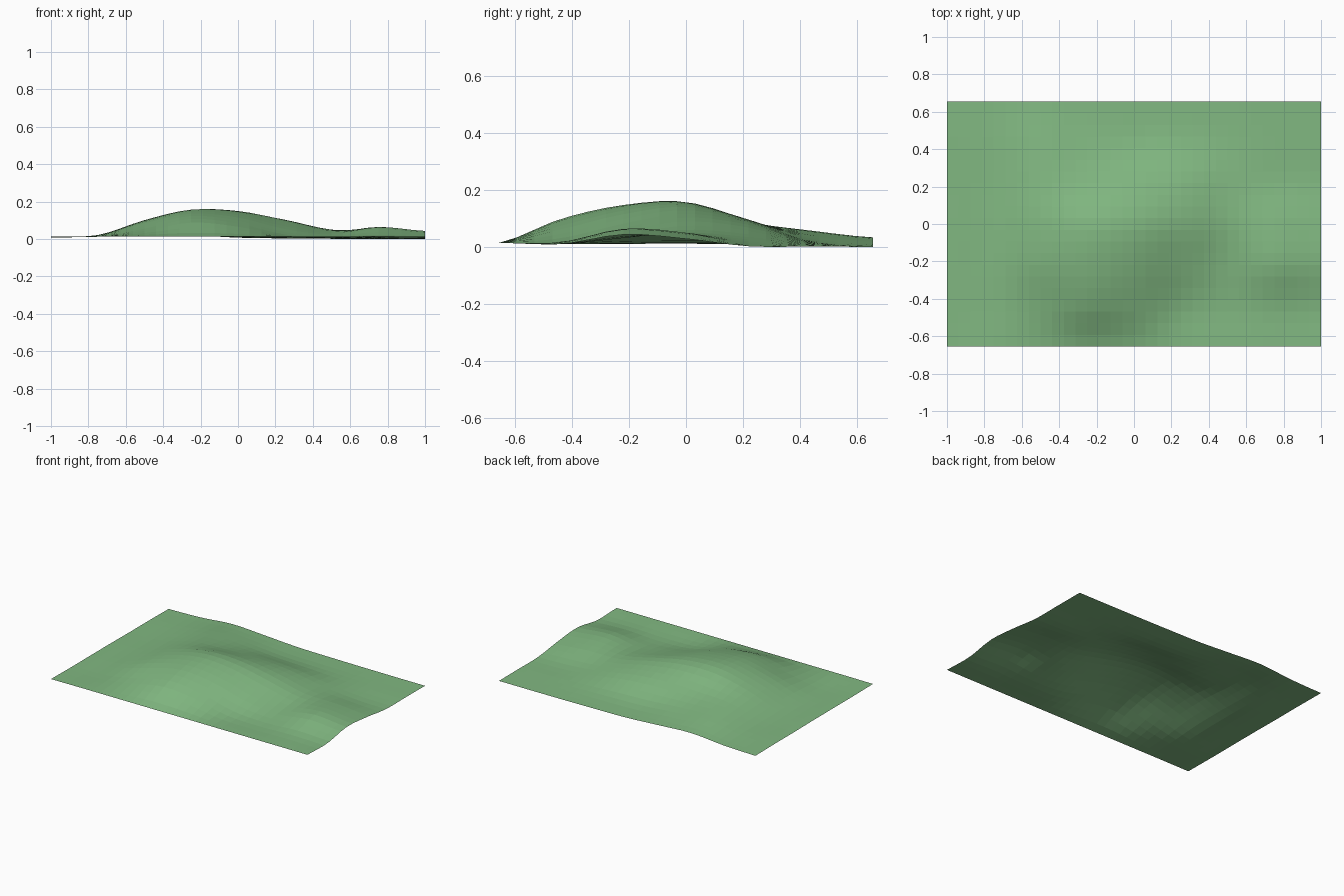
import bpy, bmesh

if "Cube" in bpy.data.objects:
    bpy.data.objects.remove(bpy.data.objects["Cube"])

# coarse control heights in thousandths: rows front to back, columns left to right
H = [
    [14, 15, 15, 15, 15, 15, 15, 15, 15],
    [12, 13, 50, 99, 75, 20, 10, 18, 11],
    [12, 20, 94, 146, 128, 68, 32, 64, 44],
    [12, 22, 100, 154, 149, 104, 51, 50, 29],
    [10, 20, 78, 91, 96, 78, 35, 10, 3],
    [10, 20, 57, 46, 26, 18, 10, 3, 2],
    [8, 15, 34, 22, 8, 4, 2, 1, 1],
]
HALF_X, HALF_Y = 1.0, 0.655
NX, NY = 32, 21


def spline(values, t):
    """Catmull-Rom through evenly spaced values, t in 0..1."""
    n = len(values) - 1
    i = min(int(t * n), n - 1)
    f = t * n - i
    a, b, c, d = (values[max(0, min(n, i + k))] for k in (-1, 0, 1, 2))
    return b + 0.5 * f * (c - a + f * (2*a - 5*b + 4*c - d + f * (3*(b - c) + d - a)))


def height(u, v):
    return max(0.0, spline([spline(row, u) for row in H], v) / 1000)


# open faceted hill sheet
bm = bmesh.new()
grid = [[bm.verts.new(((2*i/NX - 1) * HALF_X, (2*j/NY - 1) * HALF_Y, height(i/NX, j/NY)))
         for i in range(NX + 1)] for j in range(NY + 1)]
for j in range(NY):
    for i in range(NX):
        bm.faces.new((grid[j][i], grid[j][i+1], grid[j+1][i+1], grid[j+1][i]))
low = min(v.co.z for v in bm.verts)
for v in bm.verts:
    v.co.z -= low
mesh = bpy.data.meshes.new("hill_terrain")
bm.to_mesh(mesh)
bm.free()
terrain = bpy.data.objects.new("hill_terrain", mesh)
bpy.context.collection.objects.link(terrain)

# grass colour
grass = bpy.data.materials.new("grass")
grass.diffuse_color = (0.22, 0.48, 0.22, 1)
grass.use_nodes = True
grass.node_tree.nodes["Principled BSDF"].inputs["Base Color"].default_value = grass.diffuse_color
mesh.materials.append(grass)
